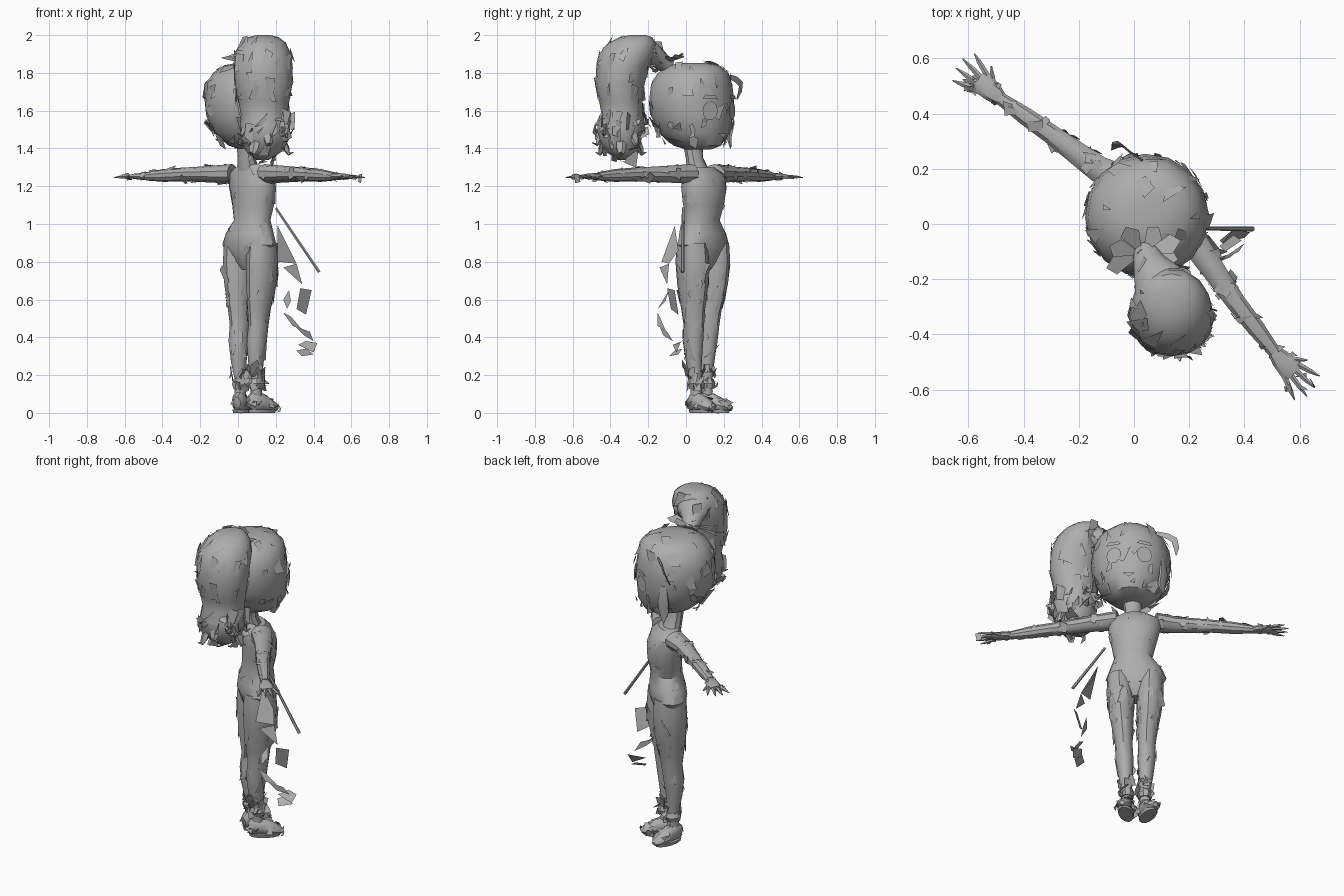
import bpy, bmesh, math, random
from mathutils import Vector as V

random.seed(7)
UP = V((0, 0, 1))
SIDE = V((0.73, -0.68, 0)).normalized()   # the figure's right
FWD = UP.cross(SIDE)                      # the way the figure faces
grey = bpy.data.materials.new("grey")
grey.diffuse_color = (0.42, 0.42, 0.42, 1)


def finish(name, bm, angle=35, closed=True):
    if closed:
        bmesh.ops.recalc_face_normals(bm, faces=bm.faces)
    me = bpy.data.meshes.new(name)
    bm.to_mesh(me)
    bm.free()
    me.materials.append(grey)
    ob = bpy.data.objects.new(name, me)
    bpy.context.collection.objects.link(ob)
    if angle:
        bpy.ops.object.select_all(action='DESELECT')
        ob.select_set(True)
        bpy.context.view_layer.objects.active = ob
        bpy.ops.object.shade_smooth_by_angle(angle=math.radians(angle))
    return ob


def add_tube(bm, rings, n, side, axis=None):
    """Loft of elliptical rings: (centre, half width, half depth)."""
    pts = [V(r[0]) for r in rings]
    loops = []
    for i, (c, a, b) in enumerate(rings):
        t = axis or (pts[min(i + 1, len(pts) - 1)] - pts[max(i - 1, 0)]).normalized()
        w = t.cross(side).normalized()
        u = w.cross(t)
        loops.append([bm.verts.new(pts[i] + u * a * math.cos(k * math.tau / n)
                                   + w * b * math.sin(k * math.tau / n)) for k in range(n)])
    for p, q in zip(loops, loops[1:]):
        for k in range(n):
            bm.faces.new((p[k], p[(k + 1) % n], q[(k + 1) % n], q[k]))
    bm.faces.new(loops[0])
    bm.faces.new(loops[-1])


def tube(name, rings, n=10, side=SIDE, axis=None):
    bm = bmesh.new()
    add_tube(bm, rings, n, side, axis)
    return finish(name, bm)


def plates(name, polys):
    bm = bmesh.new()
    for p in polys:
        bm.faces.new([bm.verts.new(V(v)) for v in p])
    return finish(name, bm, 0, False)


def scraps(name, ob, count, size, zmin=-9, zmax=9, lift=0.008, tilt=0.35, tall=1.0):
    """Loose angular flakes lying on a surface."""
    polys = [p for p in ob.data.polygons if zmin <= p.center.z <= zmax]
    areas = [p.area for p in polys]
    out = []
    for p in random.choices(polys, areas, k=count):
        vs = [ob.data.vertices[i].co for i in p.vertices]
        w = [random.random() for _ in vs]
        c = sum((v * x for v, x in zip(vs, w)), V()) / sum(w) + p.normal * lift
        nrm = (p.normal + V([random.uniform(-tilt, tilt) for _ in range(3)])).normalized()
        u = (UP + V([random.uniform(-.4, .4) for _ in range(3)])).cross(nrm).normalized()
        w2 = nrm.cross(u) * tall
        s = size * random.uniform(0.5, 1.2)
        quad = [c + u * s * x * random.uniform(.3, .8) + w2 * s * y * random.uniform(.5, 1.1)
                for x, y in ((-1, -1), (1, -1), (1, 1), (-1, 1))]
        out.append(quad[:random.choice((3, 4))])
    return plates(name, out)


# Torso, hips and neck
torso = tube("torso", [((.06, .09, .83), .13, .085), ((.06, .09, .89), .17, .105),
                       ((.062, .09, .95), .147, .1), ((.075, .083, 1.02), .107, .088),
                       ((.08, .093, 1.10), .125, .095), ((.078, .095, 1.19), .145, .098),
                       ((.07, .09, 1.26), .145, .082), ((.06, .075, 1.30), .09, .06)],
             14, SIDE, UP)
tube("pelvis", [((.06, .09, .76), .035, .05), ((.06, .09, .80), .09, .075),
                ((.06, .09, .86), .145, .092)], 14, SIDE, UP)
tube("neck", [((.055, .065, 1.28), .065, .055), ((.045, .045, 1.35), .048, .046),
              ((.045, .035, 1.43), .055, .05)], 10, SIDE, UP)

# Legs, ankle cuffs and turned-out shoes on both sides of the body
for label, s, splay, step in (("right", 1, .15, .01), ("left", -1, .5, -.01)):
    toe = (FWD + SIDE * s * splay).normalized()
    def at(off, z, fwd=0.0, base=(.06, .082)):
        b = V((*base, z)) - V((.008, 0, 0)) * max(0, 1 - z / .5) + FWD * step * max(0, 1 - z / .8)
        return b + SIDE * s * off + FWD * fwd
    leg = tube(label + "_leg", [(at(.085, .90, .01), .07, .09), (at(.083, .80, .01), .077, .098),
                                (at(.078, .68, .008), .07, .092), (at(.068, .55), .056, .07),
                                (at(.064, .47), .049, .06), (at(.061, .38, -.01), .05, .059),
                                (at(.056, .27, -.01), .04, .045), (at(.05, .17), .028, .031),
                                (at(.05, .07), .03, .035)], 12, SIDE, UP)
    scraps(label + "_leg_scraps", leg, 26, .035, .3, .8, .004, .1, 1.6)
    scraps(label + "_shin_scraps", leg, 12, .04, .2, .32, .01, .5)
    cuff = tube(label + "_ankle_cuff", [(at(.05, .13), .034, .042), (at(.05, .155), .044, .048),
                                        (at(.05, .18), .034, .038)], 9, SIDE, UP)
    scraps(label + "_cuff_scraps", cuff, 14, .032, lift=.006, tilt=.9)
    heel = at(.05, 0)
    out = toe.cross(UP)
    shoe = tube(label + "_shoe", [(heel + toe * f + UP * z, a, b) for f, z, a, b in (
        (-.05, .055, .02, .03), (-.025, .06, .036, .055), (.03, .055, .04, .05),
        (.085, .04, .046, .036), (.12, .03, .038, .025), (.14, .022, .015, .012))], 10, out)
    scraps(label + "_shoe_scraps", shoe, 20, .032, .012, 1, .005, .6)
    # Flat sole touching the ground
    tube(label + "_sole", [(heel + toe * .04, .04, .085), (heel + toe * .04 + UP * .018, .044, .09)], 12, out, UP)

# Arms with hands and spread fingers
for label, path, go in (
        ("left", [(-.03, .15, 1.265), (-.13, .2, 1.264), (-.3, .325, 1.262), (-.485, .455, 1.252)], V((-.76, .65, 0))),
        ("right", [(.14, .03, 1.265), (.235, -.09, 1.264), (.37, -.285, 1.262), (.51, -.465, 1.252)], V((.67, -.74, 0)))):
    a, b, c, d = map(V, path)
    arm = tube(label + "_arm", [(a, .052, .062), (b, .045, .05), (b.lerp(c, .5), .04, .043), (c, .036, .037),
                                (c.lerp(d, .5), .034, .034), (d, .022, .024)], 10, UP)
    scraps(label + "_arm_scraps", arm, 26, .03, lift=.004, tilt=.2)
    across = UP.cross(go)
    bm = bmesh.new()
    add_tube(bm, [(d - go * .015, .018, .02), (d + go * .03, .018, .036),
                  (d + go * .085, .014, .042), (d + go * .105, .009, .036)], 8, UP)
    for k in range(4):
        o = (k - 1.5) * .022
        root = d + go * .09 + across * o
        tip = d + go * (.205 - abs(k - 1.4) * .02) + across * o * 1.9 - UP * .006
        add_tube(bm, [(root, .009, .011), (root.lerp(tip, .6), .008, .009), (tip, .002, .002)], 5, UP)
    thumb = 1 if across.dot(FWD) > 0 else -1
    root, tip = d + go * .03, d + go * .1 + across * thumb * .068 - UP * .01
    add_tube(bm, [(root, .012, .012), (root.lerp(tip, .6), .01, .01), (tip, .003, .003)], 5, UP)
    hand = finish(label + "_hand", bm)
    scraps(label + "_hand_scraps", hand, 12, .022, lift=.004, tilt=.3)

# Head: narrow chin set forward, flat crown
head = tube("head", [(V((.047, .03, z)) + FWD * f, a, b) for z, f, a, b in (
    (1.395, .05, .06, .075), (1.415, .04, .11, .14), (1.48, .02, .175, .195), (1.57, .003, .214, .22),
    (1.66, 0, .225, .224), (1.74, 0, .215, .215), (1.80, .01, .183, .19), (1.84, .018, .125, .14),
    (1.853, .02, .06, .075))], 16, SIDE, UP)
scraps("head_hair_scraps", head, 40, .045, 1.6, 1.85, .006, .25)
scraps("cheek_hair_scraps", head, 28, .045, 1.42, 1.58, .012, .4)

# Eyes and mouth as thin plates on the face
hc = V((.047, .03, 0))
for label, s in (("right", 1), ("left", -1)):
    g = (FWD + SIDE * s * .4).normalized()
    h = UP.cross(g)
    c = hc + g * .23 + UP * 1.6
    plates(label + "_eye", [[c + h * .045 * math.cos(k * math.tau / 10) + UP * .05 * math.sin(k * math.tau / 10)
                             for k in range(10)]])
    plates(label + "_brow", [[c + h * x + UP * z + g * .004 for x, z in
                              ((-.045, .065), (.045, .06), (.03, .08), (-.03, .085))]])
c = hc + FWD * .225 + UP * 1.47
plates("mouth", [[c + SIDE * x + UP * z for x, z in ((-.035, .01), (0, -.015), (.035, .01))]])

# Hair lock hanging beside the left cheek
k = (FWD * .6 - SIDE).normalized()
tube("cheek_lock", [(hc + k * .212 + UP * 1.62, .01, .02), (hc + k * .22 + UP * 1.53, .014, .035),
                    (hc + k * .205 + UP * 1.46, .014, .032), (hc + k * .215 + UP * 1.40, .003, .005)], 6, k)

# Stray curl in front of the fringe
curl = [(-.08, .27, 1.66), (-.07, .285, 1.70), (-.05, .29, 1.74), (-.02, .265, 1.765), (.03, .23, 1.78)]
tube("stray_curl", [(p, .004, w) for p, w in zip(curl, (.003, .016, .02, .018, .012))], 5, FWD)

# Ponytail: domed top arching from the crown, pinched middle and flared ends
X = V((1, 0, 0))
tail_root = tube("ponytail_root", [((.04, -.09, 1.83), .045, .04), ((.055, -.14, 1.87), .06, .05),
                                   ((.085, -.19, 1.905), .09, .068), ((.12, -.27, 1.91), .125, .075)], 12, X)
tail = tube("ponytail", [((x, y, z), a, b) for x, y, z, a, b in (
    (.135, -.255, 2.0, .035, .04), (.135, -.265, 1.99, .08, .085), (.135, -.285, 1.96, .118, .125),
    (.135, -.31, 1.90, .146, .15), (.135, -.335, 1.83, .155, .14), (.136, -.35, 1.74, .152, .13),
    (.137, -.345, 1.65, .135, .115), (.137, -.335, 1.58, .122, .112), (.14, -.345, 1.52, .13, .125),
    (.14, -.35, 1.45, .122, .115), (.138, -.335, 1.38, .09, .085), (.13, -.32, 1.34, .035, .04))], 16, X, UP)
scraps("ponytail_scraps", tail, 40, .045, 1.55, 1.97, .005, .2, 1.4)
scraps("ponytail_end_scraps", tail, 50, .042, 1.34, 1.56, .01, .9)
scraps("ponytail_root_scraps", tail_root, 14, .04, lift=.008, tilt=.4)
bm = bmesh.new()
for k in range(9):
    ang = k * math.tau / 9
    o = V((math.cos(ang), math.sin(ang), 0))
    m = V((.14, -.345, 0))
    z = 1.40 + .05 * (k % 3)
    add_tube(bm, [(m + o * .08 + UP * (z + .08), .03, .02), (m + o * .115 + UP * z, .028, .018),
                  (m + o * .13 + UP * (z - .03), .016, .01), (m + o * .155 + UP * (z - .02), .002, .002)],
             5, UP.cross(o))
finish("ponytail_tips", bm)

# Bow at the base of the ponytail
k0 = V((.03, -.11, 1.85))
leaves = []
for dx, dy, dz in ((-.12, .03, .03), (.14, .05, .03), (-.13, -.05, -.05), (.13, -.02, .0), (-.06, .1, .05),
                   (.06, .1, .04)):
    t = V((dx, dy, dz))
    q = t.cross(UP).normalized() * .035
    leaves.append([k0, k0 + t * .7 + q + UP * .02, k0 + t, k0 + t * .8 - q])
plates("bow_loops", leaves)
tube("bow_knot", [(k0 - UP * .03, .02, .02), (k0, .03, .028), (k0 + UP * .035, .018, .018)], 7, SIDE, UP)

# Thin stick hanging at the hip and the trailing ribbon
tube("stick", [((.2, -.015, 1.085), .007, .007), ((.43, -.018, .745), .009, .009)], 6, V((0, 1, 0)))
plates("ribbon", [
    [(.21, -.06, .99), (.27, -.04, .86), (.31, -.09, .79), (.21, -.13, .80)],
    [(.31, -.09, .79), (.34, -.10, .68), (.24, -.14, .77)],
    [(.27, -.09, .65), (.24, -.12, .60), (.26, -.15, .55), (.28, -.11, .59)],
    [(.33, -.10, .66), (.39, -.06, .65), (.36, -.04, .52), (.31, -.08, .55)],
    [(.24, -.15, .53), (.28, -.14, .51), (.34, -.11, .44), (.29, -.15, .46)],
    [(.30, -.14, .46), (.38, -.10, .43), (.40, -.07, .38), (.35, -.12, .41)],
    [(.32, -.07, .36), (.36, -.02, .38), (.42, -.03, .37), (.40, -.05, .32)],
    [(.31, -.06, .33), (.34, -.09, .30), (.40, -.04, .31), (.36, -.02, .34)]])
scraps("torso_scraps", torso, 16, .035, .86, 1.28, .004, .12)
